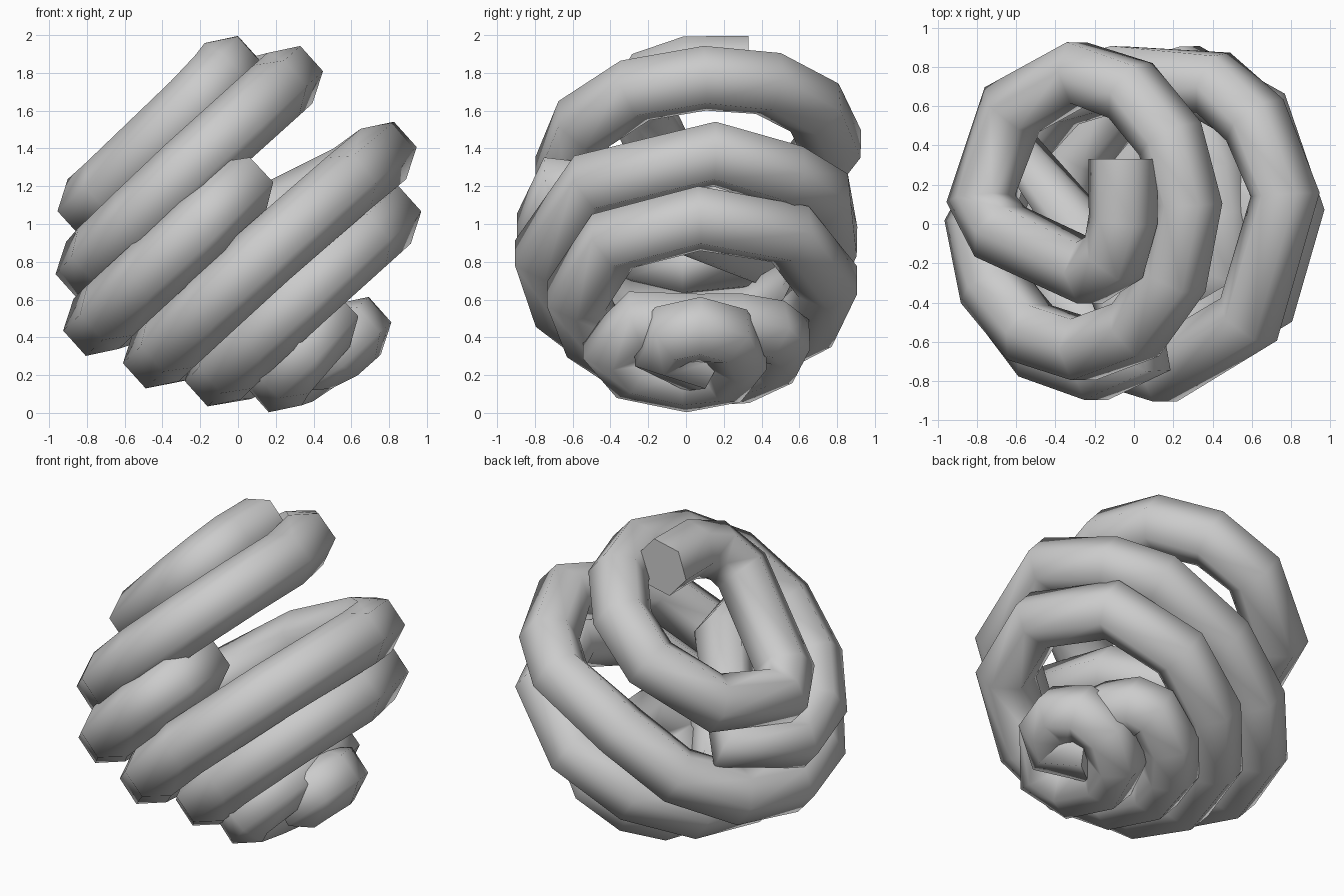
import bpy
from math import sin, cos, pi, radians
from mathutils import Vector

cube = bpy.data.objects.get("Cube")
if cube:
    bpy.data.objects.remove(cube, do_unlink=True)

# Winding path in the tilted frame of the ball: u, y, height, steps to reach it.
# One step is a straight run, more steps make a quarter turn.
TURNS = [
    # loose end and top coil
    (.51, .33, .65, 1), (.51, .02, .65, 1), (.25, -.25, .62, 2), (-.38, -.04, .6, 1),
    (-.51, .13, .6, 1),
    # second coil, then a straight pass through the middle
    (.08, .77, .51, 2), (.72, .1, .39, 3), (0, -.64, .39, 3), (-.74, 0, .36, 3),
    (-.56, .4, .29, 1), (.04, -.3, .14, 1), (.15, -.67, .13, 1), (-.15, -.74, .12, 1),
    # wide middle coils
    (-.91, 0, .11, 3), (-.1, .75, -.02, 3), (.4, .72, -.16, 1), (.63, .53, -.22, 1),
    (.82, .15, -.24, 1), (0, -.75, -.22, 2), (-.79, -.05, -.23, 3), (0, .75, -.41, 3),
    (.61, .07, -.51, 2), (0, -.58, -.51, 2),
    # small bottom coils
    (-.61, .05, -.52, 3), (-.2, .5, -.63, 3), (-.03, .05, -.7, 3), (0, -.24, -.7, 1),
    (-.18, -.39, -.72, 1), (-.39, 0, -.76, 2), (-.14, .27, -.81, 2), (.1, .07, -.84, 2),
    (-.05, -.12, -.84, 2), (-.2, .08, -.8, 1),
]


def quarter_turn(start, end, steps):
    """Points of an elliptic quarter turn, without its start."""
    across = end - start
    if across.x * across.y > 0:
        centre = Vector((end.x, start.y, 0))
    else:
        centre = Vector((start.x, end.y, 0))
    points = []
    for i in range(1, steps + 1):
        t = i / steps
        a = t * pi / 2
        p = centre + (start - centre) * cos(a) + (end - centre) * sin(a)
        p.z = start.z + across.z * t
        points.append(p)
    return points


path = [Vector(TURNS[0][:3])]
for *end, steps in TURNS[1:]:
    path += quarter_turn(path[-1], Vector(end), steps) if steps > 1 else [Vector(end)]

# Six-sided cord swept along the path, a flat side facing outward, flat ends
curve = bpy.data.curves.new("wound_cord", "CURVE")
curve.dimensions = "3D"
curve.twist_mode = "Z_UP"
curve.bevel_depth = .18
curve.bevel_resolution = 1
curve.use_fill_caps = True
spline = curve.splines.new("POLY")
spline.points.add(len(path) - 1)
for point, p in zip(spline.points, path):
    point.co = (*p, 1)
    point.tilt = radians(30)

cord = bpy.data.objects.new("wound_cord", curve)
bpy.context.collection.objects.link(cord)
cord.rotation_euler.y = -radians(42)
cord.location.z = 1

# Turn the cord into a smooth mesh with sharp end caps
bpy.ops.object.select_all(action="DESELECT")
cord.select_set(True)
bpy.context.view_layer.objects.active = cord
bpy.ops.object.convert(target="MESH")
cord = bpy.context.object
bpy.ops.object.shade_smooth_by_angle(angle=radians(75))

grey = bpy.data.materials.new("light_grey")
grey.use_nodes = True
grey.diffuse_color = (.6, .6, .6, 1)
grey.node_tree.nodes["Principled BSDF"].inputs["Base Color"].default_value = (.6, .6, .6, 1)
cord.data.materials.clear()
cord.data.materials.append(grey)
